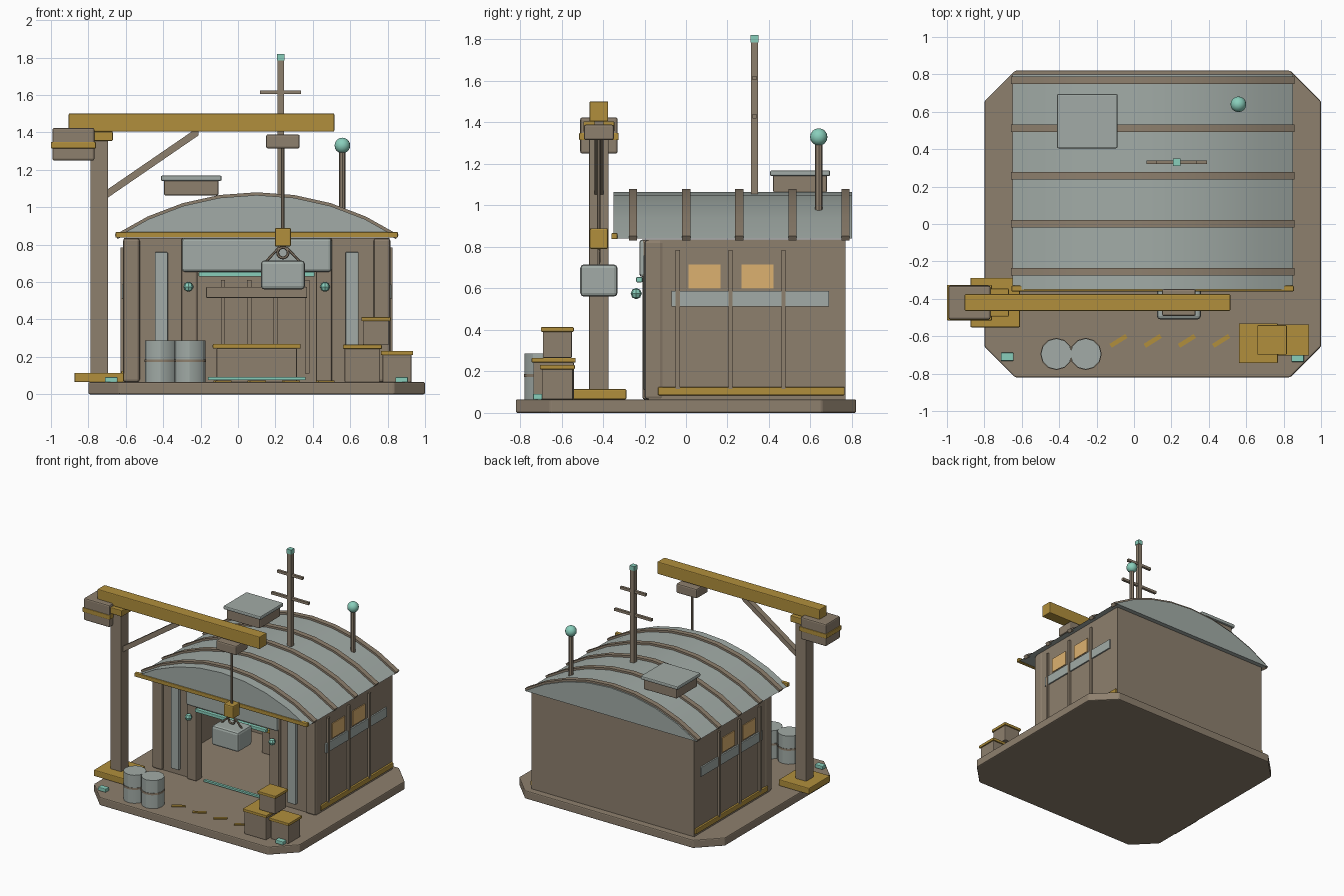
import bpy, bmesh, math
from mathutils import Vector

cube = bpy.data.objects.get("Cube")
if cube:
    bpy.data.objects.remove(cube, do_unlink=True)


def material(name, rgb):
    mat = bpy.data.materials.new(name)
    mat.use_nodes = True
    color = (*rgb, 1)
    mat.diffuse_color = color
    mat.node_tree.nodes["Principled BSDF"].inputs["Base Color"].default_value = color
    return mat


BROWN = material("weathered brown", (.27, .215, .155))
GREY = material("pale metal grey", (.36, .41, .385))
OCHRE = material("ochre paint", (.44, .275, .045))
TEAL = material("teal light", (.25, .62, .5))
AMBER = material("amber window", (.72, .44, .16))
CX = .1          # centre line of the hut
GROUND = .065    # top of the base slab
CRANE_Y = -.42   # centre line of the crane


def finish(name, bm, mat, bevel=0, smooth=False):
    bmesh.ops.recalc_face_normals(bm, faces=bm.faces)
    mesh = bpy.data.meshes.new(name)
    bm.to_mesh(mesh)
    bm.free()
    mesh.materials.append(mat)
    obj = bpy.data.objects.new(name, mesh)
    bpy.context.collection.objects.link(obj)
    if bevel:
        mod = obj.modifiers.new("soft edges", "BEVEL")
        mod.width = bevel
        mod.segments = 2
    if smooth:
        bpy.ops.object.select_all(action="DESELECT")
        obj.select_set(True)
        bpy.context.view_layer.objects.active = obj
        bpy.ops.object.shade_smooth_by_angle()
    return obj


def box(name, mat, center, size, bevel=0, turn=0):
    bm = bmesh.new()
    bmesh.ops.create_cube(bm, size=1)
    bmesh.ops.scale(bm, vec=size, verts=bm.verts)
    obj = finish(name, bm, mat, bevel)
    obj.location = center
    obj.rotation_euler.z = math.radians(turn)
    return obj


def rod(name, mat, start, end, radius, sides=8):
    start, end = Vector(start), Vector(end)
    bm = bmesh.new()
    bmesh.ops.create_cone(bm, cap_ends=True, segments=sides, radius1=radius,
                          radius2=radius, depth=(end - start).length)
    obj = finish(name, bm, mat, smooth=sides > 4)
    obj.location = (start + end) / 2
    obj.rotation_euler = (end - start).to_track_quat("Z", "Y").to_euler()
    return obj


def ball(name, mat, center, radius, detail):
    bm = bmesh.new()
    bmesh.ops.create_uvsphere(bm, u_segments=detail, v_segments=detail // 2, radius=radius)
    finish(name, bm, mat, smooth=True).location = center


def prism(name, mat, points, direction, bevel=0, smooth=False):
    bm = bmesh.new()
    face = bm.faces.new([bm.verts.new(p) for p in points])
    out = bmesh.ops.extrude_face_region(bm, geom=[face])
    moved = [v for v in out["geom"] if isinstance(v, bmesh.types.BMVert)]
    bmesh.ops.translate(bm, vec=direction, verts=moved)
    return finish(name, bm, mat, bevel, smooth)


# Base slab with cut corners
hx, hy, cut = .9, .82, .165
slab = []
for sx, sy in ((1, 1), (-1, 1), (-1, -1), (1, -1)):
    pair = [(CX + sx * hx, sy * (hy - cut), 0), (CX + sx * (hx - cut), sy * hy, 0)]
    slab += pair if sx * sy > 0 else pair[::-1]
prism("base_slab", BROWN, slab, (0, 0, GROUND), .008)

# Hut shell: back, sides, front panels, corner posts, windows and trim
wall_z, wall_h = .45, .77
box("back_wall", BROWN, (CX, .745, wall_z), (1.42, .05, wall_h))
for side, s in (("right", -1), ("left", 1)):
    box(side + "_wall", BROWN, (CX + s * .685, .3, wall_z), (.05, .92, wall_h))
    box(side + "_front_wall", BROWN, (CX + s * .53, -.155, wall_z), (.36, .05, wall_h))
    box(side + "_corner_post", BROWN, (CX + s * .67, -.155, wall_z), (.09, .09, wall_h), .015)
    box(side + "_door_jamb", BROWN, (CX + s * .36, -.17, wall_z), (.085, .08, wall_h), .01)
    box(side + "_front_panel", GREY, (CX + s * .51, -.19, .435), (.07, .03, .65), .005)
    ball(side + "_door_lamp", TEAL, (CX + s * .365, -.24, .575), .027, 8)
    wall_x = CX + s * .71
    box(side + "_side_band", GREY, (wall_x, .31, .55), (.022, .76, .075), .003)
    box(side + "_skirting", OCHRE, (wall_x, .315, .105), (.03, .9, .04), .005)
    for i in range(3):
        box(side + "_side_rib", BROWN, (wall_x, -.04 + i * .255, wall_z), (.034, .02, .67))
    for y in (.09, .345):
        box(side + "_window", AMBER, (wall_x, y, .658), (.014, .155, .115))

# Doorway
box("door_header", GREY, (CX, -.18, .745), (.8, .09, .18), .015)
box("door_light_bar", TEAL, (CX, -.225, .642), (.62, .03, .025), .004)
box("threshold_light", TEAL, (CX, -.19, .085), (.52, .02, .015))

# Workshop interior
box("bench", BROWN, (CX, .56, .155), (.43, .2, .18), .005)
box("bench_top", OCHRE, (CX, .56, .257), (.47, .24, .025), .005)
box("wall_shelf", BROWN, (CX, .66, .545), (.54, .12, .06), .005)
for x in (-.08, .06, .2, .37):
    box("inner_rib", BROWN, (x, .71, .36), (.022, .03, .5))

# Vaulted roof with raised ribs
half, rise, eave = .75, .225, .84
radius = (half * half + rise * rise) / (2 * rise)
sweep = math.asin(half / radius)


def arc(y, lift, steps=8):
    r = radius + lift
    low = eave + rise - radius
    angles = [sweep * (2 * i / steps - 1) for i in range(steps + 1)]
    return [(CX + r * math.sin(a), y, low + r * math.cos(a)) for a in angles]


prism("vault_roof", GREY, arc(-.35, 0), (0, 1.15, 0), smooth=True)
for i in range(5):
    y = -.275 + i * .256
    prism("roof_rib", BROWN, arc(y, .015) + arc(y, -.012)[::-1], (0, .04, 0), smooth=True)
box("front_gutter", OCHRE, (CX, -.345, .852), (1.51, .03, .03), .005)

# Rooftop unit, mast and beacon
box("roof_unit", BROWN, (-.25, .55, 1.105), (.29, .26, .085), .008)
box("roof_unit_lid", GREY, (-.25, .55, 1.155), (.325, .29, .028), .008)
mast_x, mast_y = .228, .33
box("mast", BROWN, (mast_x, mast_y, 1.42), (.034, .034, .76))
box("mast_cap", TEAL, (mast_x, mast_y, 1.803), (.04, .04, .035))
for z, width in ((1.43, .325), (1.615, .22)):
    box("mast_crossbar", BROWN, (mast_x, mast_y, z), (width, .02, .02))
rod("beacon_pole", BROWN, (.558, .64, .95), (.558, .64, 1.31), .018)
ball("beacon", TEAL, (.558, .64, 1.33), .042, 16)

# Gantry crane
box("crane_foot", OCHRE, (-.742, CRANE_Y, .09), (.265, .265, .05), .006)
box("crane_column", BROWN, (-.742, CRANE_Y, .75), (.095, .095, 1.3), .006)
box("crane_collar", OCHRE, (-.742, CRANE_Y, 1.38), (.145, .15, .05), .005)
box("crane_beam", OCHRE, (-.195, CRANE_Y, 1.453), (1.42, .09, .097), .006)
box("counterweight", BROWN, (-.88, CRANE_Y, 1.337), (.225, .18, .175), .01)
box("counterweight_band", OCHRE, (-.88, CRANE_Y, 1.332), (.24, .19, .035), .004)
low, high = (-.72, 1.04), (-.21, 1.41)
prism("crane_brace", BROWN,
      [(x, CRANE_Y - .022, z + dz) for (x, z), dz in
       ((low, -.005), (high, -.025), (high, .02), (low, .04))], (0, .044, 0))

# Hoist and hanging load
hook_x = .24
box("trolley", BROWN, (hook_x, CRANE_Y, 1.352), (.18, .145, .075), .01)
rod("hoist_cable", BROWN, (hook_x, CRANE_Y, .88), (hook_x, CRANE_Y, 1.33), .009)
box("hook_block", OCHRE, (hook_x, CRANE_Y, .84), (.085, .088, .1), .008)
bpy.ops.mesh.primitive_torus_add(location=(hook_x, CRANE_Y, .757), major_radius=.028,
                                 minor_radius=.008, major_segments=16, minor_segments=6,
                                 rotation=(math.pi / 2, 0, 0))
ring = bpy.context.object
ring.name = "hook_ring"
ring.data.materials.append(BROWN)
bpy.ops.object.shade_smooth_by_angle()
for s in (-1, 1):
    rod("load_sling", BROWN, (hook_x + s * .02, CRANE_Y, .785),
        (hook_x + s * .09, CRANE_Y, .71), .007, 6)
box("hanging_load", GREY, (hook_x, CRANE_Y, .638), (.235, .18, .155), .018)

# Barrels
for x in (-.415, -.258):
    rod("barrel", GREY, (x, -.695, GROUND), (x, -.695, .287), .083, 12)
    rod("barrel_hoop", BROWN, (x, -.695, .172), (x, -.695, .187), .086, 12)

# Lidded crates
for x, y, w, d, bottom, top in ((.665, -.638, .19, .195, GROUND, .265),
                                (.85, -.62, .155, .15, GROUND, .232),
                                (.738, -.62, .14, .14, .265, .413)):
    box("crate", BROWN, (x, y, (bottom + top) / 2 - .01), (w, d, top - bottom - .02), .005)
    box("crate_lid", OCHRE, (x, y, top - .011), (w + .018, d + .018, .022), .004)

# Ground markings and corner lights
for i in range(4):
    box("ground_stripe", OCHRE, (-.083 + i * .183, -.625, GROUND + .004),
        (.1, .024, .008), turn=32)
for x, y in ((-.678, -.71), (.875, -.715)):
    box("ground_light", TEAL, (x, y, GROUND + .013), (.068, .045, .028), .005)
